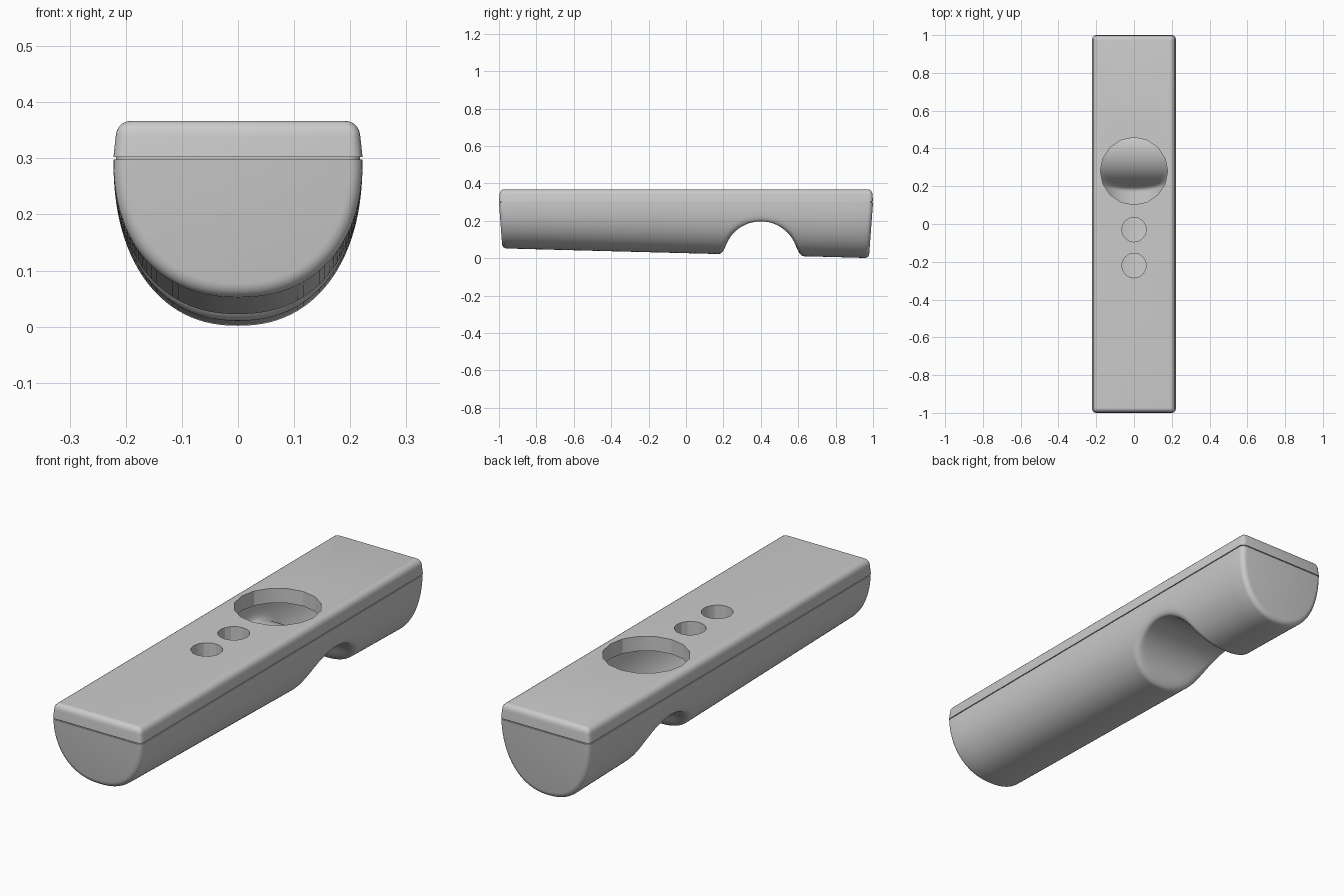
import bpy, bmesh, math

if "Cube" in bpy.data.objects:
    bpy.data.objects.remove(bpy.data.objects["Cube"])

RIM = 0.298      # top of the lower shell
HALF_W = 0.222
FILLET = 0.024


def smooth(ob, angle):
    bpy.ops.object.select_all(action='DESELECT')
    ob.select_set(True)
    bpy.context.view_layer.objects.active = ob
    bpy.ops.object.shade_smooth_by_angle(angle=math.radians(angle))


def finish(name, bm, angle=35):
    bmesh.ops.recalc_face_normals(bm, faces=bm.faces)
    me = bpy.data.meshes.new(name)
    bm.to_mesh(me)
    bm.free()
    ob = bpy.data.objects.new(name, me)
    bpy.context.collection.objects.link(ob)
    smooth(ob, angle)
    return ob


def arch_height(y):
    # finger notch: round arch across x, continued by steep straight feet
    r, lim = 0.2, 0.186
    d = abs(y - 0.4)
    if d < lim:
        return math.sqrt(r * r - d * d) - 0.003
    foot = math.sqrt(r * r - lim * lim)
    return foot - lim / foot * (d - lim) - 0.003


def smooth_max(a, b, k=0.05):
    h = max(k - abs(a - b), 0) / k
    return max(a, b) + h * h * k / 4


def section(bm, y, inset, count=56, n=2.25):
    # U-shaped cross-section, blended with the notch
    w, depth = HALF_W - inset, RIM - (0.027 - 0.026 * y) - inset
    ring = []
    for i in range(count + 1):
        t = math.pi * i / count
        c = math.cos(t)
        s = 0 if i in (0, count) else math.sin(t)
        x = math.copysign(w * abs(c) ** (2 / n), c)
        z = smooth_max(RIM - depth * s ** (2 / n), arch_height(y))
        lean = 0.022 * (RIM - z) / RIM * y ** 7
        ring.append(bm.verts.new((x, y - lean, z)))
    return ring


def bridge(bm, a, b, closed=False):
    for i in range(len(a) - (0 if closed else 1)):
        j = (i + 1) % len(a)
        bm.faces.new((a[i], a[j], b[j], b[i]))


# Lower shell: lofted sections with rounded ends
arc = [math.pi / 2 * i / 5 for i in range(6)]
ends = [(1 - FILLET * (1 - math.cos(a)), FILLET * (1 - math.sin(a))) for a in arc]
stations = [(-y, d) for y, d in ends]
stations += [(-0.9 + 0.1 * i, 0) for i in range(11)]
stations += [(0.14 + 0.008 * i, 0) for i in range(66)]
stations += [(0.7, 0), (0.8, 0), (0.9, 0)]
stations += list(reversed(ends))
bm = bmesh.new()
rings = [section(bm, y, d) for y, d in stations]
for a, b in zip(rings, rings[1:]):
    bridge(bm, a, b)
bm.faces.new(rings[0])
bm.faces.new(rings[-1])
# Recessed seam lip under the lid
rim_edges = [e for e in bm.edges if e.is_boundary]
for scale, lift in ((0.98, 0), (1, 0.006)):
    out = bmesh.ops.extrude_edge_only(bm, edges=rim_edges)['geom']
    rim_edges = [g for g in out if isinstance(g, bmesh.types.BMEdge)]
    for v in (g for g in out if isinstance(g, bmesh.types.BMVert)):
        v.co.x *= scale
        v.co.y *= 1 - (1 - scale) / 4
        v.co.z += lift
finish("lower_shell", bm)


def rounded_rectangle(bm, inset, z, corner=0.022, steps=4):
    ring = []
    r = max(corner - inset * 0.5, 0.006)
    for k, (sx, sy) in enumerate(((1, 1), (-1, 1), (-1, -1), (1, -1))):
        cx, cy = sx * (HALF_W - inset - r), sy * (1 - inset * 0.75 - r)
        for i in range(steps + 1):
            a = math.pi / 2 * (k + i / steps)
            ring.append(bm.verts.new((cx + r * math.cos(a), cy + r * math.sin(a), z)))
    return ring


# Lid: tapered plate with rounded top edges
bm = bmesh.new()
levels = [(0, 0.302)]
levels += [(0.004 + 0.028 * (1 - math.cos(a)), 0.339 + 0.028 * math.sin(a)) for a in arc]
rings = [rounded_rectangle(bm, d, z) for d, z in levels]
for a, b in zip(rings, rings[1:]):
    bridge(bm, a, b, closed=True)
bm.faces.new(rings[0])
bm.faces.new(rings[-1])
lid = finish("lid", bm)

# Openings in the lid: one large thumb hole, two button holes
for y, r in ((0.28, 0.178), (-0.03, 0.065), (-0.22, 0.065)):
    bpy.ops.mesh.primitive_cylinder_add(vertices=16, radius=r, depth=0.3, location=(0, y, 0.33))
    cutter = bpy.context.object
    cutter.name = "hole_cutter"
    cutter.hide_render = True
    mod = lid.modifiers.new("hole", 'BOOLEAN')
    mod.operation = 'DIFFERENCE'
    mod.solver = 'EXACT'
    mod.object = cutter
    bpy.context.view_layer.update()
    with bpy.context.temp_override(object=lid, active_object=lid, selected_objects=[lid]):
        bpy.ops.object.modifier_apply(modifier="hole")
    bpy.data.objects.remove(cutter)
smooth(lid, 35)
